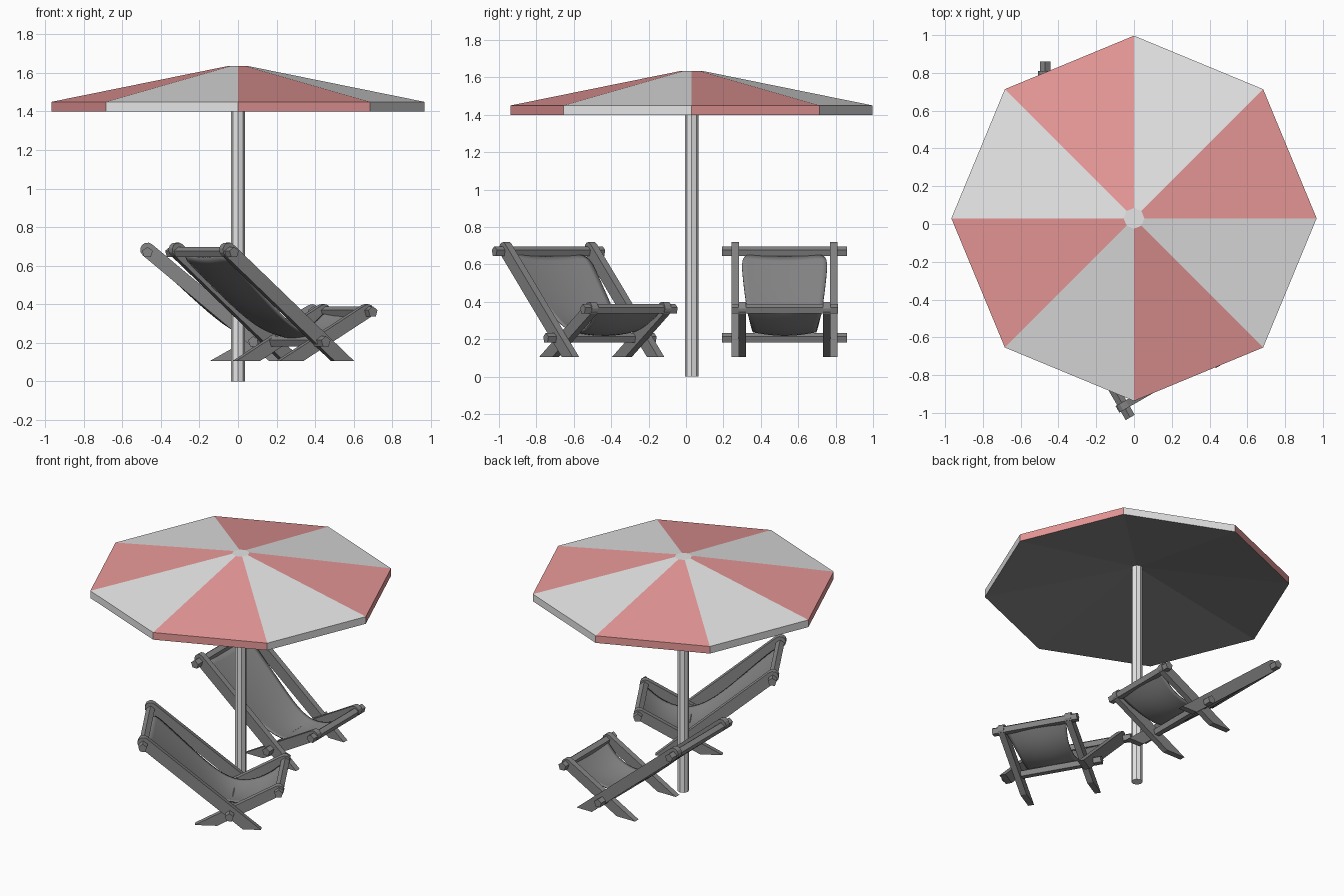
import bpy, bmesh, math
from mathutils import Vector, Matrix

cube = bpy.data.objects.get("Cube")
if cube:
    bpy.data.objects.remove(cube, do_unlink=True)


def material(name, rgb):
    m = bpy.data.materials.new(name)
    m.use_nodes = True
    m.diffuse_color = (*rgb, 1)
    m.node_tree.nodes["Principled BSDF"].inputs["Base Color"].default_value = (*rgb, 1)
    return m


white = material("white", (0.78, 0.78, 0.78))
red = material("soft_red", (0.8, 0.31, 0.31))
grey = material("grey", (0.24, 0.24, 0.24))


def finish(name, bm, mats, matrix=Matrix()):
    bmesh.ops.recalc_face_normals(bm, faces=bm.faces)
    mesh = bpy.data.meshes.new(name)
    bm.to_mesh(mesh)
    bm.free()
    for m in mats:
        mesh.materials.append(m)
    ob = bpy.data.objects.new(name, mesh)
    ob.matrix_world = matrix
    bpy.context.collection.objects.link(ob)
    return ob


def rod(name, start, end, radius, sides, mat, matrix=Matrix()):
    start, end = Vector(start), Vector(end)
    axis = end - start
    place = Matrix.Translation((start + end) / 2) @ axis.to_track_quat("Z", "Y").to_matrix().to_4x4()
    bm = bmesh.new()
    bmesh.ops.create_cone(bm, cap_ends=True, segments=sides, radius1=radius,
                          radius2=radius, depth=axis.length, matrix=place)
    return finish(name, bm, [mat], matrix)


def slat(name, top, foot, y, width, thick, matrix):
    """Flat board in the xz plane: rounded top end, foot cut level with the floor."""
    top, foot = Vector(top), Vector(foot)
    along = (top - foot).normalized()
    side = Vector((-along.y, along.x)) * width / 2
    outline = []
    for i in range(7):
        a = math.pi * i / 6
        outline.append(top + side * math.cos(a) + along * math.sin(a) * width / 2)
    for s in (-side, side):
        outline.append(foot + s - along * (s.y / along.y))
    bm = bmesh.new()
    face = bm.faces.new([bm.verts.new((p.x, y - thick / 2, p.y)) for p in outline])
    ext = bmesh.ops.extrude_face_region(bm, geom=[face])
    bmesh.ops.translate(bm, vec=(0, thick, 0),
                        verts=[g for g in ext["geom"] if isinstance(g, bmesh.types.BMVert)])
    return finish(name, bm, [grey], matrix)


def sling(name, matrix):
    """Hanging cloth lofted through (x, z, half width) sections."""
    sections = [(-0.46, 0.66, 0.235), (-0.34, 0.55, 0.225), (-0.19, 0.41, 0.21),
                (-0.04, 0.285, 0.185), (0.10, 0.225, 0.165), (0.25, 0.26, 0.17),
                (0.34, 0.32, 0.19), (0.39, 0.365, 0.21)]
    cols = 5
    bm = bmesh.new()
    rows = []
    for x, z, half in sections:
        row = []
        for c in range(cols):
            u = 2 * c / (cols - 1) - 1
            row.append(bm.verts.new((x, u * half, z - 0.02 * (1 - u * u))))
        rows.append(row)
    for a, b in zip(rows, rows[1:]):
        for c in range(cols - 1):
            bm.faces.new((a[c], a[c + 1], b[c + 1], b[c]))
    for f in bm.faces:
        f.smooth = True
    ob = finish(name, bm, [grey], matrix)
    ob.modifiers.new("smooth", "SUBSURF").levels = 2
    ob.modifiers["smooth"].render_levels = 2
    thick = ob.modifiers.new("thickness", "SOLIDIFY")
    thick.thickness = 0.008
    thick.offset = 0


def deck_chair(prefix, matrix):
    for label, s in (("left", 1), ("right", -1)):
        slat(f"{prefix}_{label}_back_rail", (-0.47, 0.682), (0.22, 0.105), s * 0.263, 0.075, 0.04, matrix)
        slat(f"{prefix}_{label}_seat_rail", (0.385, 0.365), (-0.075, 0.105), s * 0.225, 0.07, 0.04, matrix)
    # cross bars: head, pivot, front edge
    for part, x, z, half in (("head_bar", -0.47, 0.668, 0.334),
                             ("pivot_bar", 0.08, 0.205, 0.334),
                             ("front_bar", 0.39, 0.36, 0.285)):
        rod(f"{prefix}_{part}", (x, -half, z), (x, half, z), 0.029, 5, grey, matrix)
    sling(f"{prefix}_sling", matrix)


# parasol canopy: eight alternating panels, rim band, cap and grey lining
centre = Matrix.Translation((0, 0.03, 0))
bm = bmesh.new()
rings = [[bm.verts.new((r * math.cos(k * math.pi / 4), r * math.sin(k * math.pi / 4), z))
          for k in range(8)]
         for r, z in ((0.055, 1.635), (0.967, 1.45), (0.967, 1.40))]
apex = bm.verts.new((0, 0, 1.57))
bm.faces.new(rings[0])
for k in range(8):
    n = (k + 1) % 8
    for upper, lower in zip(rings, rings[1:]):
        f = bm.faces.new((upper[k], lower[k], lower[n], upper[n]))
        f.material_index = 1 - k % 2
    bm.faces.new((rings[2][n], rings[2][k], apex)).material_index = 2
finish("canopy", bm, [white, red, grey], centre)

# pole
rod("pole", (0, 0, 0), (0, 0, 1.58), 0.036, 8, white, centre)

# two deck chairs, the front one turned
deck_chair("rear_chair", Matrix.Translation((0, 0.527, 0)))
deck_chair("front_chair", Matrix.Translation((0.22, -0.50, 0)) @ Matrix.Rotation(math.radians(30), 4, "Z"))
